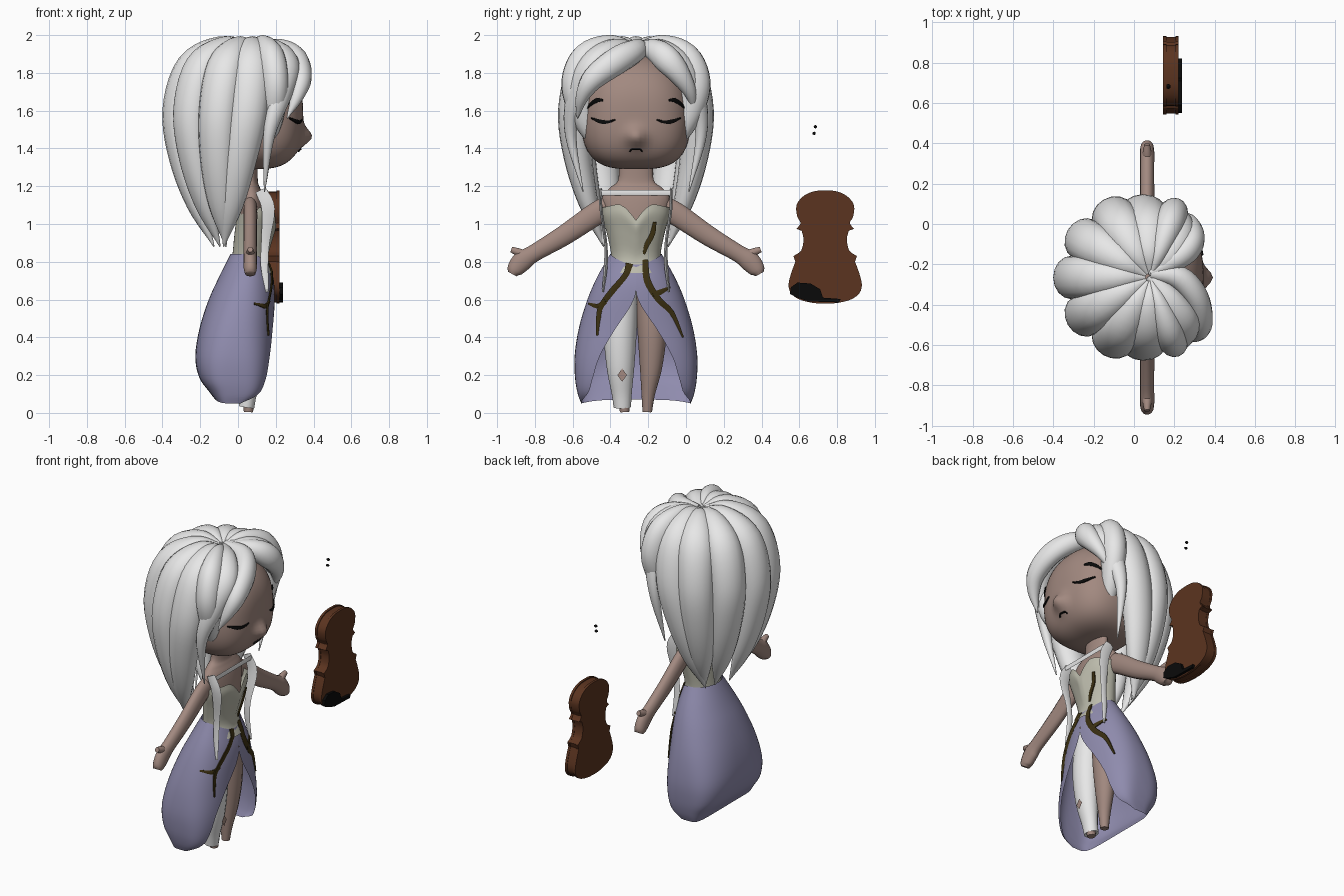
import bpy, bmesh, math
from mathutils import Vector
from mathutils.bvhtree import BVHTree

if "Cube" in bpy.data.objects:
    bpy.data.objects.remove(bpy.data.objects["Cube"])

CY = -0.265  # the figure stands off-centre; it faces +x


def material(name, r, g, b):
    m = bpy.data.materials.new(name)
    m.use_nodes = True
    m.diffuse_color = (r, g, b, 1)
    m.node_tree.nodes["Principled BSDF"].inputs["Base Color"].default_value = (r, g, b, 1)
    return m


SKIN = material("skin", 0.36, 0.25, 0.215)
WHITE = material("white", 0.8, 0.8, 0.8)
PURPLE = material("lavender", 0.275, 0.26, 0.42)
CREAM = material("cream", 0.5, 0.495, 0.41)
WOOD = material("brown wood", 0.105, 0.034, 0.014)
VINE = material("dark olive", 0.045, 0.03, 0.006)
BLACK = material("black", 0.003, 0.003, 0.003)


def make(name, verts, faces, mat, angle=50, y=CY):
    me = bpy.data.meshes.new(name)
    me.from_pydata([tuple(v) for v in verts], [], faces)
    bm = bmesh.new()
    bm.from_mesh(me)
    bmesh.ops.recalc_face_normals(bm, faces=bm.faces)
    bm.to_mesh(me)
    bm.free()
    ob = bpy.data.objects.new(name, me)
    bpy.context.collection.objects.link(ob)
    ob.location.y = y
    me.materials.append(mat)
    bpy.ops.object.select_all(action="DESELECT")
    ob.select_set(True)
    bpy.context.view_layer.objects.active = ob
    bpy.ops.object.shade_smooth_by_angle(angle=math.radians(angle))
    return ob


def spline(rows, steps):
    """Catmull-Rom through rows of equal-length tuples."""
    rows = [Vector(r) for r in rows]
    ext = [rows[0] * 2 - rows[1]] + rows + [rows[-1] * 2 - rows[-2]]
    out = []
    for i in range(1, len(ext) - 2):
        a, b, c, d = ext[i - 1:i + 3]
        for k in range(steps):
            t = k / steps
            out.append(0.5 * (2 * b + (c - a) * t + (2 * a - 5 * b + 4 * c - d) * t ** 2
                              + (3 * b - a - 3 * c + d) * t ** 3))
    return out + [rows[-1]]


def strip_faces(rows, cols, closed=True):
    return [(i * cols + j, i * cols + (j + 1) % cols, (i + 1) * cols + (j + 1) % cols, (i + 1) * cols + j)
            for i in range(rows - 1) for j in range(cols if closed else cols - 1)]


def tube(name, rows, side, mat, n=14, steps=5, angle=60):
    """Sweep an ellipse along rows of x, y, z, half width along side, half thickness."""
    rows, verts = spline(rows, steps), []
    pts = [Vector(r[:3]) for r in rows]
    for i, (p, r) in enumerate(zip(pts, rows)):
        tan = (pts[min(i + 1, len(pts) - 1)] - pts[max(i - 1, 0)]).normalized()
        s = Vector(side)
        s = (s - tan * s.dot(tan)).normalized()
        nor = tan.cross(s)
        for j in range(n):
            t = math.tau * j / n
            verts.append(p + s * max(r[3], .002) * math.cos(t) + nor * max(r[4], .002) * math.sin(t))
    faces = strip_faces(len(pts), n)
    faces += [tuple(range(n)), tuple(range(len(verts) - n, len(verts)))]
    return make(name, verts, faces, mat, angle)


def surface(ob):
    return BVHTree.FromPolygons([v.co for v in ob.data.vertices], [p.vertices for p in ob.data.polygons])


def painted(name, trees, pts, mat):
    """Thin line of y, z, half width laid on the front of a surface."""
    rows = []
    for y, z, w in spline(pts, 4):
        hits = [t.ray_cast(Vector((1, y, z)), Vector((-1, 0, 0)))[0] for t in trees]
        x = max([h.x for h in hits if h] or [0.15])
        rows.append((x + 0.003, y, z, 0.006, w))
    return tube(name, rows, (1, 0, 0), mat, n=6, steps=1)


# head: a rounded box-like ball, fuller at the jaw, with a soft nose
bm = bmesh.new()
bmesh.ops.create_uvsphere(bm, u_segments=72, v_segments=52, radius=1)
for v in bm.verts:
    power = 2.6 - 0.5 * v.co.z
    d = sum(abs(c) ** power for c in v.co) ** (1 / power)
    x, y, z = v.co / d
    x, y, z = 0.07 + x * 0.275, y * 0.29, 1.575 + z * (0.325 if z > 0 else 0.285)
    if x > 0.1:
        x += 0.055 * math.exp(-(y / 0.05) ** 2 - ((z - 1.46) / 0.05) ** 2)
    v.co = (x, y, z)
bm.verts.index_update()
head = make("head", [v.co.copy() for v in bm.verts], [[v.index for v in f.verts] for f in bm.faces], SKIN)
bm.free()

# closed eyes, brows and mouth
face = [surface(head)]
for s, label in ((1, "left"), (-1, "right")):
    painted(label + "_eyelid", face, [(s * .11, 1.552, .004), (s * .15, 1.54, .009), (s * .19, 1.543, .012),
                                      (s * .235, 1.56, .004)], BLACK)
    painted(label + "_brow", face, [(s * .175, 1.655, .006), (s * .205, 1.655, .013), (s * .235, 1.637, .011),
                                    (s * .255, 1.615, .004)], BLACK)
painted("mouth", face, [(-.032, 1.384, .004), (-.02, 1.395, .005), (.02, 1.395, .005), (.032, 1.384, .004)], BLACK)

# neck, shoulders and chest
tube("upper_body", [(.07, 0, .8, .11, .07), (.075, 0, 1.0, .15, .08), (.07, 0, 1.13, .18, .07),
                    (.066, 0, 1.19, .14, .05), (.065, 0, 1.23, .095, .04), (.065, 0, 1.33, .09, .04)],
     (0, 1, 0), SKIN, n=24)

# arms, hands and legs
for s, label in ((1, "left"), (-1, "right")):
    tube(label + "_arm", [(.065, s * .12, 1.1, .035, .06), (.065, s * .21, 1.055, .037, .062),
                          (.065, s * .38, .94, .036, .055), (.065, s * .54, .845, .035, .047),
                          (.065, s * .60, .805, .036, .055), (.065, s * .64, .76, .034, .045),
                          (.065, s * .655, .735, .027, .025)], (1, 0, 0), SKIN)
    tube(label + "_thumb", [(.065, s * .57, .83, .025, .025), (.065, s * .62, .85, .022, .022),
                            (.065, s * .66, .865, .014, .016)], (1, 0, 0), SKIN, n=10)
    tube(label + "_leg", [(.06, s * .07, .72, .08, .08), (.07, s * .085, .45, .078, .075),
                          (.07, s * .08, .25, .06, .055), (.06, s * .065, .1, .036, .036),
                          (.055, s * .06, .005, .025, .025)], (0, 1, 0), SKIN)
tube("right_stocking", [(.06, -.07, .7, .085, .085), (.07, -.083, .45, .088, .084), (.07, -.082, .25, .074, .066),
                        (.055, -.075, .1, .053, .045), (.045, -.072, .03, .046, .042)], (0, 1, 0), WHITE)
make("stocking_hole", [(.138, -.073 + dy, .2 + dz) for dy, dz in ((0, -.035), (.025, 0), (0, .035), (-.025, 0))],
     [(0, 1, 2, 3)], SKIN)

# bodice with a heart-shaped neckline: height fraction, centre x, half depth, half width
N = 40
verts = []
levels = spline([(0, .07, .115, .148), (.25, .063, .094, .13), (.6, .08, .1, .15), (.85, .095, .105, .172),
                 (1, .095, .1, .178)], 4)
for f, cx, rx, ry in levels:
    for j in range(N):
        t = math.tau * j / N
        y = abs(math.sin(t))
        top = 1.065
        if math.cos(t) > 0:
            top = 1.02 + 0.085 * math.sin(min(y / 0.55, 1) * math.pi / 2) - 0.04 * max(0, y - 0.55)
        verts.append((cx + rx * math.cos(t), ry * math.sin(t), 0.74 + f * (top - 0.74)))
bodice = make("bodice", verts, strip_faces(len(levels), N), CREAM)

# skirt, open at the front, growing boxier to the hem: z, back x, front x, half width, wrap angle
levels = spline([(.84, -.04, .165, .137, 180), (.72, -.1, .188, .205, 180), (.6, -.155, .194, .257, 178),
                 (.45, -.203, .19, .302, 164), (.3, -.226, .185, .325, 152), (.18, -.205, .168, .322, 145),
                 (.1, -.155, .135, .308, 134), (.05, -.12, .07, .29, 100)], 4)
verts, COLS = [], 57
for z, xb, xf, hw, wrap in levels:
    power = 2 / (2 + 3 * (0.84 - z) ** 2)
    for j in range(COLS):
        t = math.radians(min(wrap, 180)) * (2 * j / (COLS - 1) - 1)
        c, s = math.cos(t), math.sin(t)
        waist_dip = 0.055 * max(-c, 0) ** 2 * max(0, (z - 0.6) / 0.24)
        verts.append(((xb + xf) / 2 - (xf - xb) / 2 * math.copysign(abs(c) ** power, c),
                      hw * math.copysign(abs(s) ** power, s),
                      z - waist_dip + 0.02 * max(c, 0) ** 2 * max(0, 1 - (z - 0.05) / 0.2)))
skirt = make("skirt", verts, strip_faces(len(levels), COLS, False), PURPLE)
cloth = [surface(skirt), surface(bodice)]

# vines climbing over the dress
painted("bodice_vine", cloth, [(.1, 1.01, .01), (.088, .95, .016), (.058, .89, .015), (.042, .84, .007)], VINE)
painted("right_vine", cloth, [(-.035, .79, .022), (-.055, .73, .018), (-.13, .64, .019), (-.185, .56, .018),
                              (-.2, .49, .013), (-.205, .41, .006)], VINE)
painted("right_twig", cloth, [(-.16, .59, .015), (-.2, .565, .015), (-.25, .578, .006)], VINE)
painted("left_vine", cloth, [(.05, .81, .017), (.06, .7, .021), (.12, .6, .019), (.19, .53, .015),
                             (.25, .4, .005)], VINE)
painted("left_twig", cloth, [(.09, .625, .015), (.13, .64, .016), (.18, .665, .006)], VINE)

# white chest band, hanging ribbons and back tabs
tube("chest_band", [(.15, -.185, 1.165, .015, .005), (.15, .185, 1.165, .015, .005)], (0, 0, 1), WHITE, n=4)
for s, label in ((1, "left"), (-1, "right")):
    tube(label + "_ribbon", [(.12, s * .185, 1.18, .03, .008), (.16, s * .185, 1.08, .035, .008),
                             (.145, s * .16, .9, .022, .008), (.14, s * .16, .78, .02, .01),
                             (.155, s * .175, .64, .008, .005)], (1, 0, 0), WHITE, n=4)
    tube(label + "_back_tab", [(-.005, s * .15, 1.17, .03, .005), (-.005, s * .16, 1.05, .02, .005)],
         (1, s, 0), WHITE, n=4)

# long hair locks fanned round the crown, the side ones drifting backwards
for deg in (180, 150, -150, 120, -120, 92, -92, 70, -70):
    a = math.radians(deg)
    front = abs(deg) < 80
    out, R = Vector((math.cos(a), math.sin(a), 0)), 0.32 - 0.07 * math.cos(a) + (0.03 if front else 0)
    tip = 1.36 if front else 0.88
    drift = 0.15 if abs(deg) == 92 else 0.05 if abs(deg) == 120 else 0
    rows = []
    for f, z, w, d in ((.06, 1.93, .02, .03), (.42, 1.925, .075, .07), (.83, 1.83, .105, .085),
                       (1, 1.6, .108, .09), (.95, 1.35, .095, .075), (.77, 1.1, .066, .05), (.53, .88, .003, .003)):
        back = drift * max(0, (1.7 - z) / 0.82)
        if front:
            z = 1.94 - (1.94 - z) * (1.94 - tip) / 1.06
            w *= 0.7
        rows.append((.08 + out.x * R * f - back, out.y * R * f, z, w, d))
    tube("hair_lock", rows, (-out.y, out.x, 0), WHITE, n=16)

# swept bangs either side of the parting, the left one lying flatter
for s, lift, flat, label in ((1, .03, .045, "left"), (-1, 0, 0, "right")):
    tube(label + "_inner_bang", [(.08, .02, 1.94, .03, .03), (.22, .05 + s * .05, 1.92, .06, .06),
                                 (.31 - flat * .6, .03 + s * .13, 1.865 + lift * .3, .072, .06),
                                 (.335 - flat, s * .225, 1.77 + lift, .06, .055),
                                 (.31 - flat, s * .285, 1.67 + lift, .035, .035),
                                 (.26 - flat, s * .31, 1.56 + lift, .003, .003)],
         (0, .5, s), WHITE)
    tube(label + "_outer_bang", [(.08, .01, 1.93, .03, .03), (.18, s * .12, 1.92, .07, .06),
                                 (.25 - flat * .5, s * .235, 1.84, .08, .065),
                                 (.225 - flat * .5, s * .32, 1.68, .06, .045),
                                 (.165, s * .345, 1.47, .032, .03), (.14, s * .28, 1.17, .003, .003)],
         (-1, s * .6, 0), WHITE)


# violin body: two plates with slightly slimmer ribs between them
def slab(name, outline, x0, x1, mat):
    n = len(outline)
    verts = [(x, y, z) for x in (x0, x1) for y, z in outline]
    return make(name, verts, strip_faces(2, n) + [tuple(range(n)), tuple(range(n, 2 * n))], mat, 35, 0)


bouts = [[(0, 1.178), (.06, 1.173), (.115, 1.148), (.152, 1.1), (.148, 1.04), (.13, 1.005), (.152, .975)],
         [(.125, .965), (.115, .92), (.127, .86), (.168, .83)],
         [(.158, .8), (.18, .74), (.194, .68), (.182, .635), (.14, .602), (.07, .583), (0, .578)]]
half = [p for bout in bouts for p in spline(bout, 3)]


def violin(f):
    right = [(.737 + w * f, .878 + (z - .878) * f) for w, z in half]
    left = [(.737 - w * f, .878 + (z - .878) * f) for w, z in half[-2:0:-1]]
    return right + left


slab("violin_back", violin(1), .145, .16, WOOD)
slab("violin_ribs", violin(.98), .159, .206, WOOD)
slab("violin_front", violin(1), .205, .22, WOOD)
rest = [(.55, .63), (.555, .665), (.59, .69), (.66, .685), (.71, .655), (.725, .61), (.82, .603), (.81, .585),
        (.65, .59), (.59, .61)]
slab("chin_rest", rest, .219, .237, BLACK)

# two small floating beads
for y, z in ((.95, 1.515), (.943, 1.48)):
    tube("bead", [(.16, y, z, .004, .004), (.17, y, z, .009, .009), (.18, y, z, .004, .004)],
         (0, 1, 0), BLACK, n=8, steps=2)
